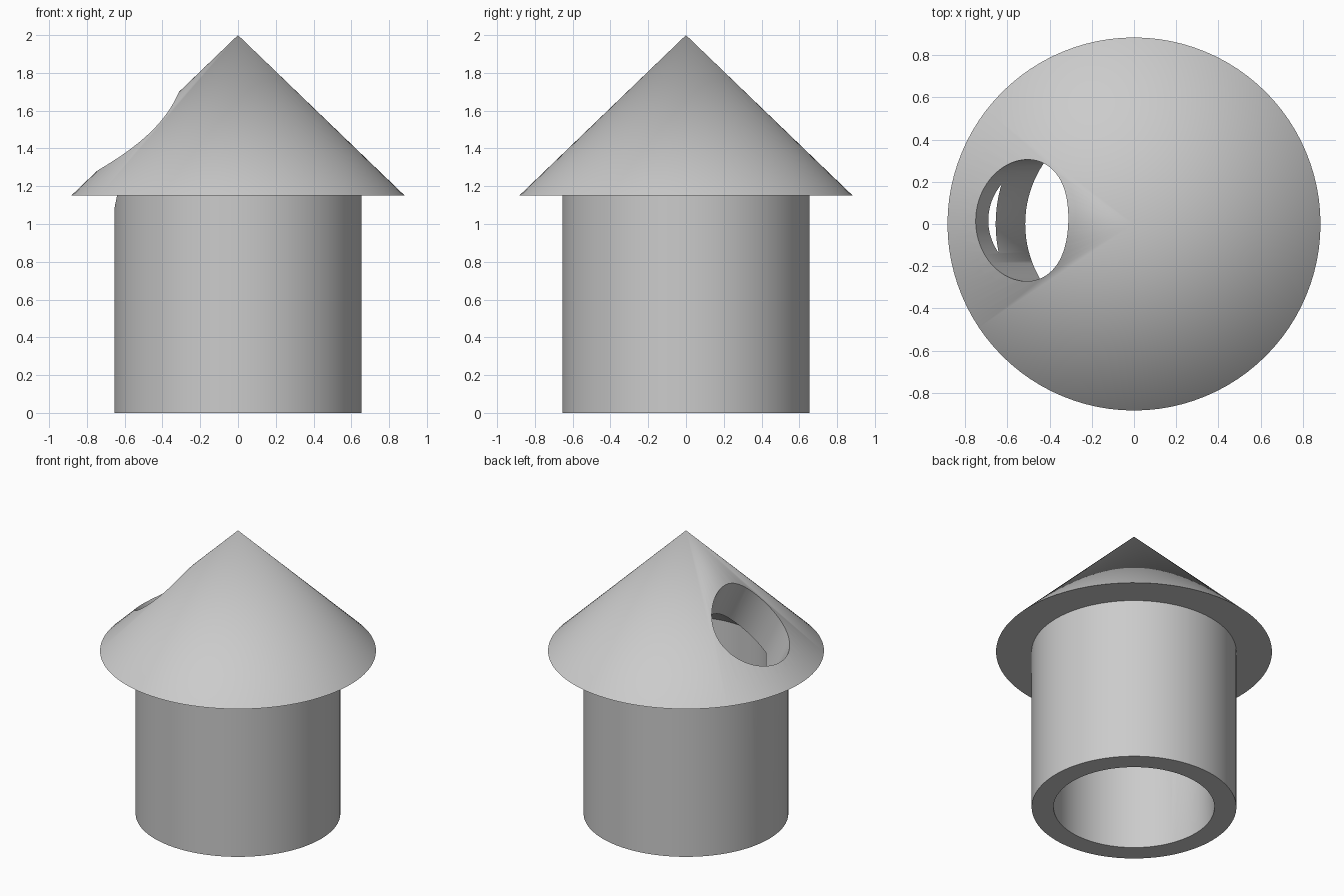
import bpy, bmesh, math
from mathutils import Matrix

if "Cube" in bpy.data.objects:
    bpy.data.objects.remove(bpy.data.objects["Cube"])

SEGMENTS = 96
R_OUT, R_IN, R_EAVES = 0.655, 0.515, 0.883   # tube outside, tube inside, roof edge
Z_EAVES, Z_TIP, Z_INNER_TIP = 1.15, 2.0, 1.646

grey = bpy.data.materials.new("light_grey")
grey.diffuse_color = (0.6, 0.6, 0.6, 1)
grey.use_nodes = True
grey.node_tree.nodes["Principled BSDF"].inputs["Base Color"].default_value = grey.diffuse_color


def make_object(name, bm):
    bmesh.ops.recalc_face_normals(bm, faces=bm.faces)
    mesh = bpy.data.meshes.new(name)
    bm.to_mesh(mesh)
    bm.free()
    mesh.materials.append(grey)
    obj = bpy.data.objects.new(name, mesh)
    bpy.context.collection.objects.link(obj)
    return obj


# Hollow tube with a thick conical roof, turned from one profile
profile = [(0, Z_INNER_TIP), (R_IN, Z_EAVES), (R_IN, 0), (R_OUT, 0),
           (R_OUT, Z_EAVES), (R_EAVES, Z_EAVES), (0, Z_TIP)]
bm = bmesh.new()
verts = [bm.verts.new((r, 0, z)) for r, z in profile]
edges = [bm.edges.new(pair) for pair in zip(verts, verts[1:])]
bmesh.ops.spin(bm, geom=verts + edges, cent=(0, 0, 0), axis=(0, 0, 1),
               angle=math.tau, steps=SEGMENTS, use_merge=False)
bmesh.ops.remove_doubles(bm, verts=bm.verts, dist=0.0001)
body = make_object("roofed_tube", bm)

# Slanted round opening through the left side of the roof and the tube rim
bm = bmesh.new()
bmesh.ops.create_cone(
    bm, cap_ends=True, segments=SEGMENTS, radius1=0.288, radius2=0.288, depth=1.55,
    matrix=Matrix.Translation((-0.442, 0.017, 1.3))
    @ Matrix.Rotation(math.radians(-25), 4, 'Y'))
cutter = make_object("opening_cutter", bm)
cutter.hide_render = True

cut = body.modifiers.new("opening", 'BOOLEAN')
cut.operation = 'DIFFERENCE'
cut.solver = 'EXACT'
cut.object = cutter

# Apply the cut, then smooth the round faces and keep the rims sharp
bpy.context.view_layer.objects.active = body
body.select_set(True)
bpy.ops.object.modifier_apply(modifier=cut.name)
bpy.data.objects.remove(cutter)
bpy.ops.object.shade_smooth_by_angle(angle=math.radians(30))
